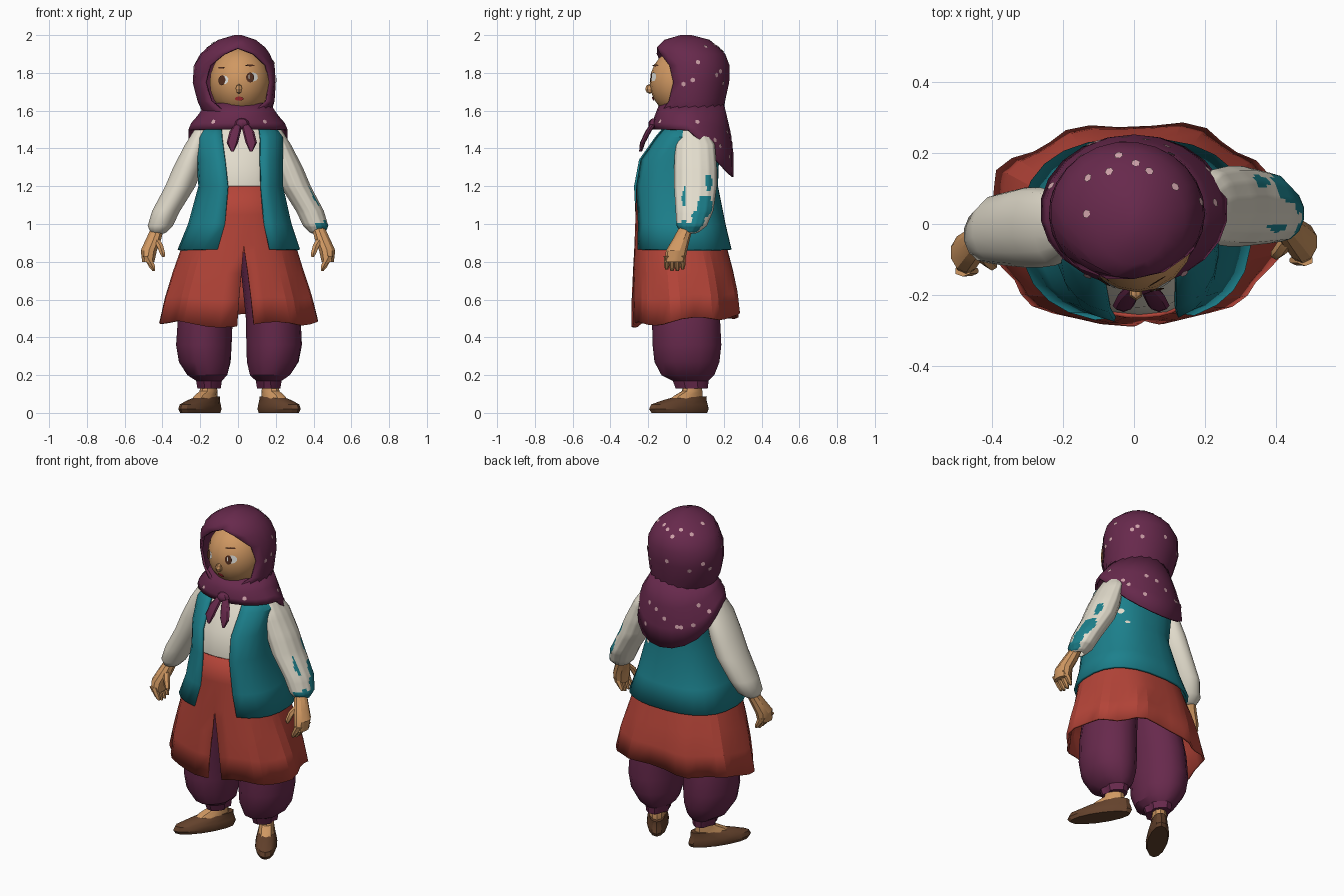
import bpy, bmesh, math, random
from mathutils import Vector, Matrix

if "Cube" in bpy.data.objects:
    bpy.data.objects.remove(bpy.data.objects["Cube"])

random.seed(4)


def material(name, r, g, b):
    m = bpy.data.materials.new(name)
    lin = [((c / 255 + 0.055) / 1.055) ** 2.4 for c in (r, g, b)]
    m.diffuse_color = (*lin, 1)
    m.use_nodes = True
    m.node_tree.nodes["Principled BSDF"].inputs["Base Color"].default_value = m.diffuse_color
    return m


PLUM = material("plum cloth", 103, 41, 76)
TEAL = material("teal cloth", 28, 128, 140)
RED = material("red cloth", 180, 68, 56)
CREAM = material("cream cloth", 226, 220, 204)
SKIN = material("skin", 208, 152, 98)
BROWN = material("shoe brown", 100, 66, 44)
DARK = material("dark brown", 80, 45, 30)
PINK = material("pale pink", 205, 160, 168)
LIPS = material("lip red", 180, 50, 55)
WHITE = material("eye white", 225, 225, 220)


def finish(name, bm, mat, smooth=30):
    me = bpy.data.meshes.new(name)
    bm.to_mesh(me)
    bm.free()
    me.materials.append(mat)
    ob = bpy.data.objects.new(name, me)
    bpy.context.collection.objects.link(ob)
    bpy.ops.object.select_all(action='DESELECT')
    ob.select_set(True)
    bpy.context.view_layer.objects.active = ob
    bpy.ops.object.shade_smooth_by_angle(angle=math.radians(smooth))
    return ob


def spow(v, e):
    return math.copysign(abs(v) ** e, v)


def loft(name, rings, mat, n=14, e=1.0, warp=None, solid=0, smooth=30, cuts=0):
    """Horizontal rings, bottom first: z, cx, cy, rx, ry and optional front opening xl, xr."""
    bm = bmesh.new()
    rows = []
    is_open = len(rings[0]) > 5
    for i, (z, cx, cy, rx, ry, *gap) in enumerate(rings):
        t0, t1 = 0, 2 * math.pi
        if is_open:
            t0 = math.asin(spow((gap[1] - cx) / rx, 1 / e))
            t1 += math.asin(spow((gap[0] - cx) / rx, 1 / e))
        row = []
        for j in range(n + is_open):
            t = t0 + (t1 - t0) * j / n
            co = Vector((cx + rx * spow(math.sin(t), e), cy - ry * spow(math.cos(t), e), z))
            if warp:
                co = warp(t, i / (len(rings) - 1), co)
            row.append(bm.verts.new(co))
        rows.append(row)
    for a, b in zip(rows, rows[1:]):
        for j in range(n):
            k = (j + 1) % len(a)
            bm.faces.new((a[j], a[k], b[k], b[j]))
    if cuts:
        bmesh.ops.subdivide_edges(bm, edges=bm.edges[:], cuts=cuts, use_grid_fill=True)
    elif not solid or rings[-1][3] < .05:
        bm.faces.new(rows[-1][:n])
    if not is_open and not solid and not cuts:
        bm.faces.new(rows[0][::-1])
    bmesh.ops.remove_doubles(bm, verts=bm.verts, dist=1e-4)
    ob = finish(name, bm, mat, smooth)
    if solid:
        md = ob.modifiers.new("thickness", 'SOLIDIFY')
        md.thickness, md.offset = solid, -1
    return ob


def ball(name, loc, size, mat, u=18, v=12):
    bm = bmesh.new()
    bmesh.ops.create_uvsphere(bm, u_segments=u, v_segments=v, radius=1,
                              matrix=Matrix.Translation(loc) @ Matrix.Diagonal((*size, 1)))
    return finish(name, bm, mat)


def plates(name, target, spots, mat, lift=0.004, n=10):
    """Flat plates (origin, direction, half width, half height) laid on the target's surface."""
    bpy.context.view_layer.update()
    bm = bmesh.new()
    for o, d, w, h in spots:
        hit, p, nor, _ = target.ray_cast(Vector(o), Vector(d))
        if hit:
            m = Matrix.Translation(p + nor * lift) @ nor.to_track_quat('Z', 'Y').to_matrix().to_4x4()
            bmesh.ops.create_circle(bm, cap_ends=True, segments=n, radius=1,
                                    matrix=m @ Matrix.Diagonal((w, h, 1, 1)))
    return finish(name, bm, mat)


# blouse body
loft("blouse", [(1.1, .015, -.05, .2, .195), (1.2, .015, -.05, .2, .205), (1.34, .01, -.04, .21, .195),
                (1.46, .005, 0, .21, .15), (1.54, 0, .01, .15, .1)], CREAM, 20, .8)
loft("neck", [(1.45, .01, -.01, .08, .1), (1.62, .01, -.01, .08, .09)], SKIN)


# skirt with pleats and front slit
def pleat(t, k, co):
    a = (1 - k) ** 2
    s = 1 + a * (.04 * math.cos(9 * t) - .015 + .02 * math.cos(4 * t + 1))
    return Vector((co.x * s, co.y * (1 + (s - 1) * (1 if co.y > 0 else .4)),
                   co.z - a * (.025 * math.cos(t) + .014 * math.cos(5 * t + 1))))


loft("skirt", [(.49, 0, 0, .415, .285, -.005, .085), (.62, 0, -.005, .385, .28, .005, .07),
               (.75, 0, -.015, .345, .265, .018, .052), (.89, .005, -.03, .3, .243, .03, .03),
               (1.05, .01, -.045, .245, .222, .03, .03), (1.2, .015, -.058, .205, .207, .03, .03)],
     RED, 36, .85, pleat, .012, 14)

# open vest
vest = loft("vest", [(.865, .005, -.018, .325, .26, -.11, .17), (1.0, .01, -.03, .275, .24, -.07, .14),
                     (1.2, .015, -.055, .225, .225, -.055, .125), (1.34, .01, -.04, .23, .215, -.07, .12),
                     (1.46, .005, 0, .235, .17, -.085, .12), (1.535, 0, .01, .185, .12, -.09, .11)],
            TEAL, 22, .8, None, .014, 25)
plates("vest_patches", vest, [((.19, 1, 1.27), (0, -1, 0), .022, .016), ((.16, 1, 1.2), (0, -1, 0), .016, .01)],
       CREAM)

# limbs, mirrored left and right
for s, side in ((-1, "left"), (1, "right")):
    dy = .03 * s
    sleeve = loft(side + "_sleeve", [(z, s * x, y + dy, a, b) for z, x, y, a, b in (
        (.95, .42, -.01, .03, .03), (.958, .42, -.01, .045, .05), (.99, .412, .0, .068, .08), (1.07, .38, .015, .076, .1),
        (1.2, .305, .02, .082, .113), (1.3, .265, .02, .08, .113), (1.42, .222, .018, .06, .105),
        (1.51, .185, .01, .04, .06))], CREAM, 14, smooth=45, cuts=4 if s > 0 else 0)
    loft(side + "_hand", [(z, s * x, y + dy * .5, a, b) for z, x, y, a, b in (
        (.8, .475, -.075, .034, .054), (.86, .472, -.065, .045, .056),
        (.92, .447, -.04, .043, .045), (.98, .425, -.015, .035, .037))], SKIN, 10)
    for f in range(4):
        y = -.117 + f * .028 + dy * .5
        tip = .745 + .01 * abs(f - 1.5)
        loft(f"{side}_finger_{f + 1}", [(tip, s * .445, y, .008, .008), (tip + .02, s * .455, y, .017, .014),
                                        (.83, s * .482, y, .024, .016)], SKIN, 6)
    loft(side + "_thumb", [(z, s * x, y + dy * .5, a, a) for z, x, y, a in (
        (.825, .395, -.1, .008), (.845, .4, -.1, .016), (.89, .415, -.085, .02), (.93, .44, -.05, .02))], SKIN, 6)
    # baggy trouser leg
    ox = .008 * (s + 1)
    loft(side + "_trouser_leg", [(z, s * x + ox, y, a, b) for z, x, y, a, b in (
        (.13, .15, .03, .057, .085), (.17, .15, .025, .065, .095), (.2, .158, .01, .105, .14),
        (.27, .172, .005, .137, .172), (.36, .178, .005, .147, .182), (.5, .172, .0, .145, .18),
        (.85, .12, -.02, .13, .17))], PLUM, 16,
        warp=lambda t, k, co: co + Vector((.008 * math.cos(6 * t), 0, 0)) * (1 - k))
    # shoe and foot, toes turned out
    turn = Matrix.Translation((s * .2 + ox, -.035, 0)) @ Matrix.Rotation(s * math.radians(33), 4, 'Z')
    shoe = loft(side + "_shoe", [(0, 0, 0, .055, .175), (.02, 0, -.003, .062, .188), (.045, 0, 0, .058, .178),
                                 (.068, 0, .035, .05, .135), (.088, 0, .08, .043, .09)], BROWN, 14)
    foot = loft(side + "_foot", [(.055, 0, .03, .048, .115), (.09, 0, .055, .045, .09),
                                 (.115, 0, .08, .042, .06), (.16, 0, .085, .04, .05)], SKIN, 10)
    shoe.data.transform(turn)
    foot.data.transform(turn)

# teal patches on the outer side of the right sleeve: y, z, half width, half height
PATCHES = ((.12, 1.22, .022, .04), (.1, 1.1, .04, .06), (.065, 1.03, .035, .05), (-.01, .985, .045, .03),
           (.04, .985, .035, .03), (-.01, 1.14, .012, .05))
sleeve.data.materials.append(TEAL)
for p in sleeve.data.polygons:
    c = p.center
    if p.normal.x > -.1 and any(((c.y - y) / w) ** 2 + ((c.z - z) / h) ** 2 < 1 for y, z, w, h in PATCHES):
        p.material_index = 1

# head and face
head = ball("head", (.01, -.02, 1.75), (.162, .172, .182), SKIN)
ball("nose", (.005, -.192, 1.715), (.02, .024, .026), SKIN, 6, 4)
ahead = (0, 1, 0)
plates("eye_whites", head, [((x, -1, z), ahead, .03, .024) for x, z in ((-.074, 1.762), (.078, 1.778))], WHITE)
plates("irises", head, [((x, -1, z), ahead, .022, .027) for x, z in ((-.082, 1.76), (.063, 1.775))], DARK, .006)
plates("eyebrows", head, [((x, -1, z), ahead, .03, .005) for x, z in ((-.085, 1.826), (.062, 1.838))], DARK)
plates("mouth", head, [((.007, -1, 1.665), ahead, .024, .012)], LIPS)

# headscarf hood with face opening
hood = loft("headscarf_hood", [
    (1.55, 0, .02, .15, .17, 0, 0), (1.575, 0, .02, .18, .175, -.05, .06), (1.65, -.01, .02, .205, .188, -.145, .155),
    (1.75, -.02, .03, .22, .2, -.175, .172), (1.84, -.02, .032, .215, .2, -.15, .152),
    (1.9, -.015, .022, .185, .187, -.075, .085), (1.935, -.01, .01, .155, .165, 0, 0),
    (1.975, -.005, .005, .1, .12, 0, 0), (2.0, 0, 0, .02, .03, 0, 0)], PLUM, 18, 1, None, .012)


# scarf cape, longest at the back
def drape(t, k, co):
    return co - Vector((0, 0, .25 * (1 - k) * max(0, -math.cos(t)) ** .8))


cape = loft("scarf_cape", [(1.5, 0, .04, .265, .212), (1.535, 0, .037, .25, .215), (1.575, 0, .035, .215, .2),
                           (1.64, 0, .03, .17, .17)], PLUM, 22, 1, drape, .012)

# knot and two hanging tails
ball("scarf_knot", (.02, -.17, 1.53), (.04, .03, .03), PLUM, 8, 6)
for s, side in ((-1, "left"), (1, "right")):
    loft(side + "_scarf_tail", [(1.385, .02 + s * .05, -.24, .008, .008), (1.43, .02 + s * .05, -.23, .03, .014),
                                (1.49, .02 + s * .035, -.2, .03, .016), (1.535, .02 + s * .015, -.17, .015, .016)],
         PLUM, 8)


# pale dots on the scarf
def scatter(centre, count, low, high):
    spots = []
    for i in range(count):
        a = math.pi * (i + random.random()) / count * 1.2 - .1 * math.pi
        d = Vector((math.cos(a), math.sin(a), random.uniform(low, high))).normalized()
        spots.append((Vector(centre) + d, -d, .013, .013))
    return spots


plates("hood_dots", hood, scatter((0, .04, 1.78), 18, -.4, 1.6), PINK, n=6)
plates("cape_dots", cape, scatter((0, .03, 1.46), 16, -.5, .5), PINK, n=6)
plates("front_dots", cape, [((x, -1, 1.54), ahead, .013, .013) for x in (-.13, .14)], PINK, n=6)
